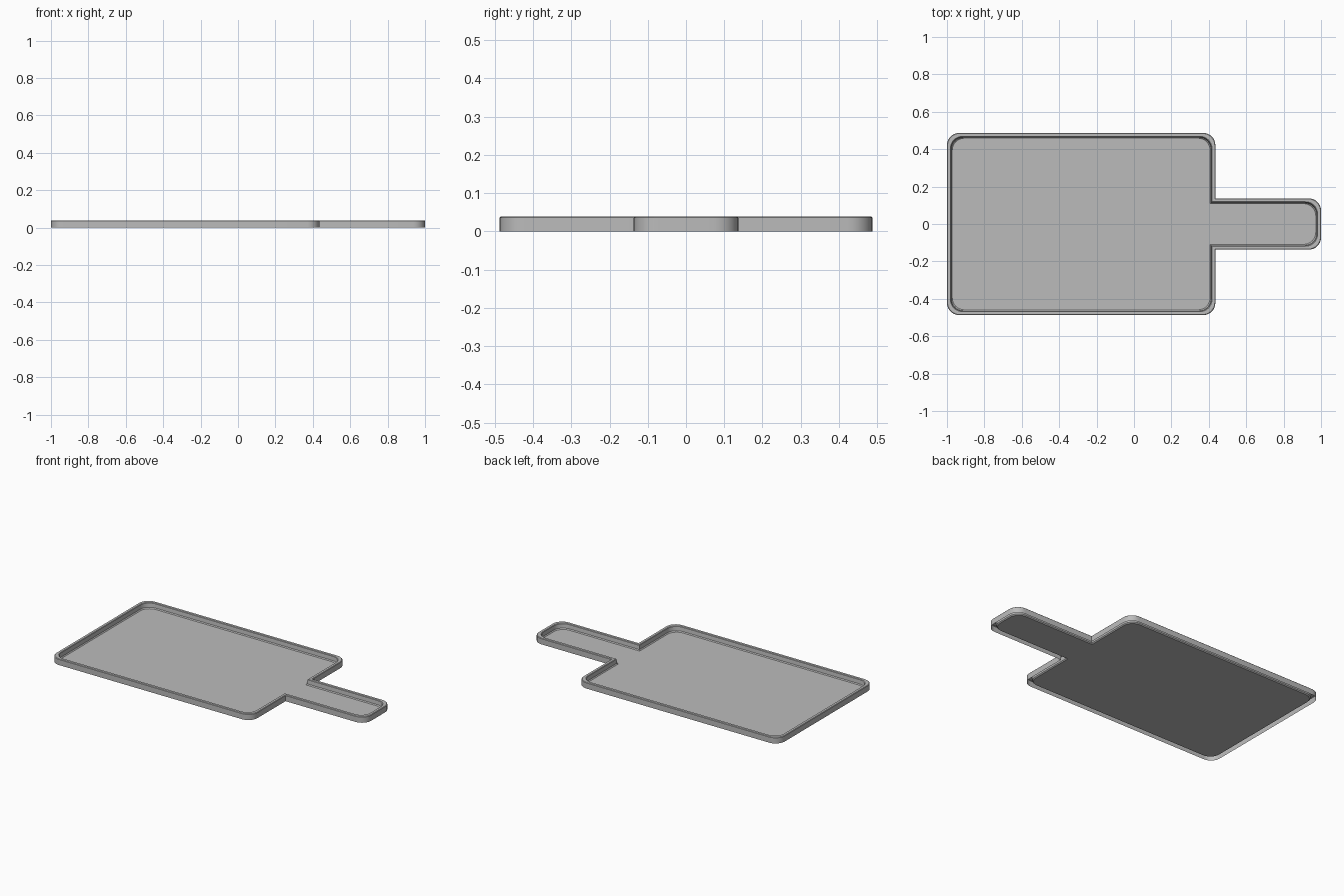
import bpy
import bmesh
from math import radians, cos, sin
from mathutils import Vector

cube = bpy.data.objects.get("Cube")
if cube:
    bpy.data.objects.remove(cube)

LEFT, NECK, END = -1.0, 0.435, 1.0
HALF_BODY, HALF_HANDLE = 0.487, 0.137
RADIUS, STEPS = 0.065, 8

grey = bpy.data.materials.new("tray grey")
grey.use_nodes = True
colour = (0.5, 0.5, 0.5, 1)
grey.diffuse_color = colour
grey.node_tree.nodes["Principled BSDF"].inputs["Base Color"].default_value = colour


def corner(x, y, start):
    """Rounded outer corner, turning a quarter anticlockwise from start."""
    sx = 1 if start in (0, 270) else -1
    sy = 1 if start in (0, 90) else -1
    centre = Vector((x - sx * RADIUS, y - sy * RADIUS))
    angles = [radians(start + 90 * i / STEPS) for i in range(STEPS + 1)]
    return [centre + RADIUS * Vector((cos(a), sin(a))) for a in angles]


def outline(inset):
    """Paddle outline, anticlockwise, moved inwards by inset."""
    left, neck, end = LEFT + inset, NECK - inset, END - inset
    body, handle = HALF_BODY - inset, HALF_HANDLE - inset
    return (corner(end, -handle, 270) + corner(end, handle, 0)
            + [Vector((neck, handle))] + corner(neck, body, 0)
            + corner(left, body, 90) + corner(left, -body, 180)
            + corner(neck, -body, 270) + [Vector((neck, -handle))])


# Rim cross-section from the outer foot over the lip to the floor: inset, height
rim_profile = [(0, 0), (0, 0.036), (0.003, 0.039), (0.018, 0.039),
               (0.021, 0.036), (0.023, 0.01), (0.028, 0.004)]

bm = bmesh.new()
rings = [[bm.verts.new((p.x, p.y, z)) for p in outline(inset)]
         for inset, z in rim_profile]
for low, high in zip(rings, rings[1:]):
    for i in range(len(low)):
        j = (i + 1) % len(low)
        bm.faces.new((low[i], low[j], high[j], high[i]))

# Floor of the tray
bm.faces.new(rings[-1])

mesh = bpy.data.meshes.new("paddle_tray")
bm.to_mesh(mesh)
bm.free()
mesh.materials.append(grey)
tray = bpy.data.objects.new("paddle_tray", mesh)
bpy.context.collection.objects.link(tray)

bpy.context.view_layer.objects.active = tray
tray.select_set(True)
bpy.ops.object.shade_smooth_by_angle(angle=radians(30))
